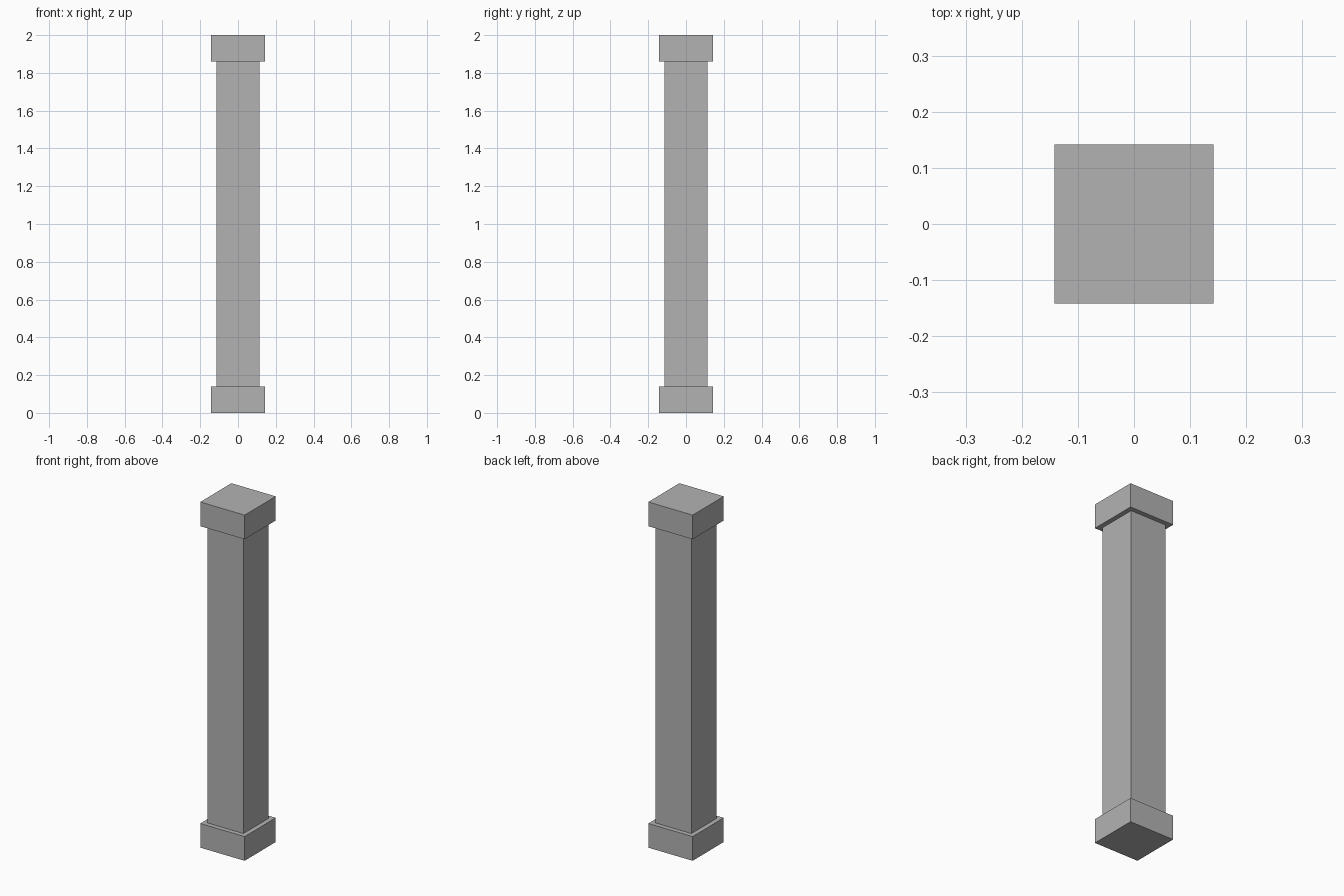
import bpy

# Remove the default cube
cube = bpy.data.objects.get("Cube")
if cube:
    bpy.data.objects.remove(cube, do_unlink=True)

# One plain stone colour
stone = bpy.data.materials.new("grey_stone")
stone.use_nodes = True
colour = (0.45, 0.45, 0.45, 1)
stone.diffuse_color = colour
stone.node_tree.nodes["Principled BSDF"].inputs["Base Color"].default_value = colour

HEIGHT = 2.0
BLOCK_WIDTH = 0.284
BLOCK_HEIGHT = 0.14
SHAFT_WIDTH = 0.23


def add_block(name, width, bottom, top):
    """Square block standing on the centre axis between two heights."""
    bpy.ops.mesh.primitive_cube_add(size=1, location=(0, 0, (bottom + top) / 2))
    block = bpy.context.object
    block.name = name
    block.scale = (width, width, top - bottom)
    bpy.ops.object.transform_apply(location=False, rotation=False, scale=True)
    block.data.materials.append(stone)
    return block


# Base, shaft and capital of the square column
add_block("base", BLOCK_WIDTH, 0, BLOCK_HEIGHT)
add_block("shaft", SHAFT_WIDTH, BLOCK_HEIGHT, HEIGHT - BLOCK_HEIGHT)
add_block("capital", BLOCK_WIDTH, HEIGHT - BLOCK_HEIGHT, HEIGHT)
